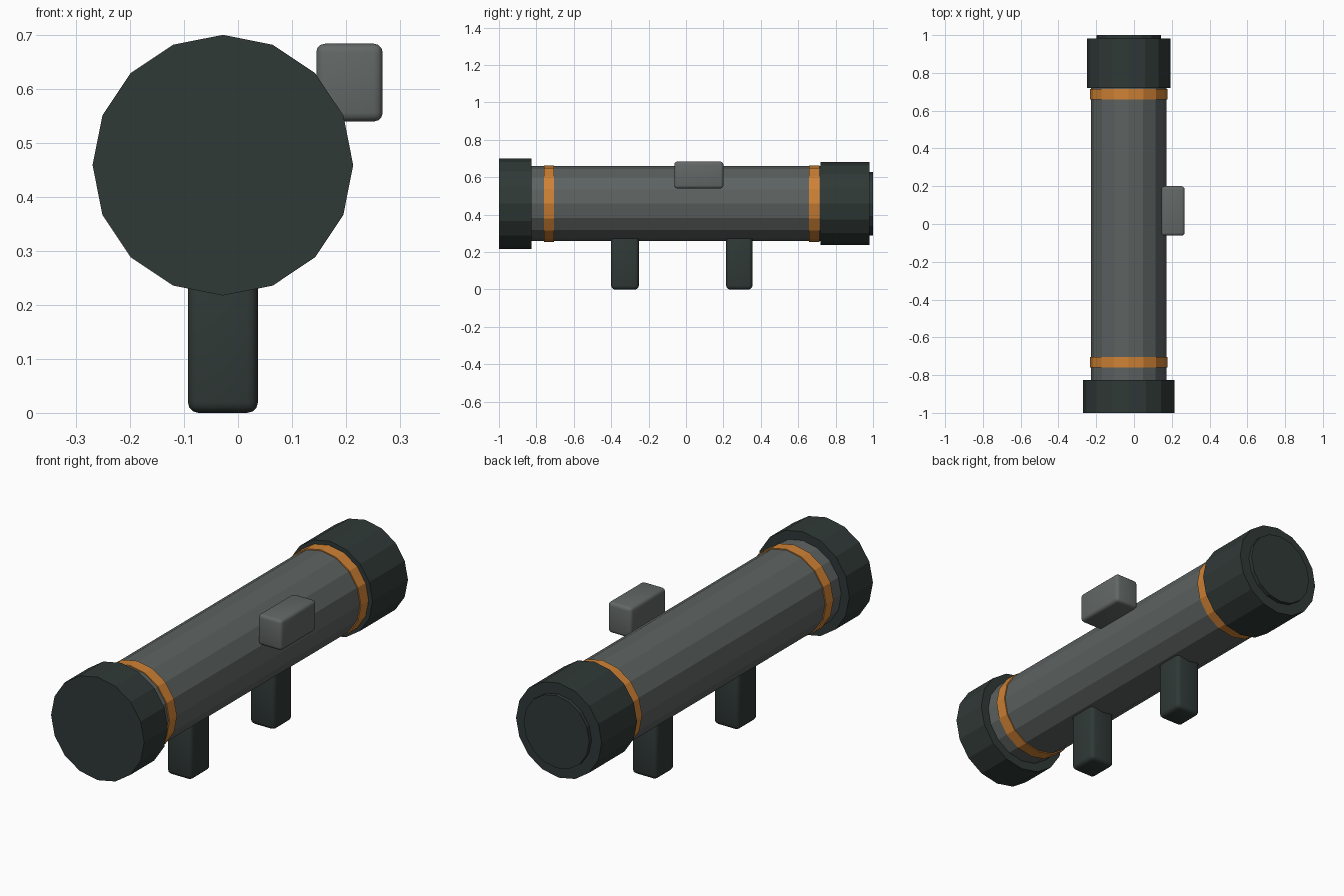
import bpy
import math

cube = bpy.data.objects.get("Cube")
if cube:
    bpy.data.objects.remove(cube, do_unlink=True)

AXIS_X, AXIS_Z = -0.028, 0.459


def material(name, rgb):
    mat = bpy.data.materials.new(name)
    mat.use_nodes = True
    color = (*rgb, 1)
    mat.diffuse_color = color
    mat.node_tree.nodes["Principled BSDF"].inputs["Base Color"].default_value = color
    return mat


dark = material("dark green grey", (0.029, 0.041, 0.038))
grey = material("mid grey", (0.108, 0.123, 0.120))
sight_grey = material("light grey", (0.123, 0.138, 0.134))
orange = material("orange", (0.62, 0.22, 0.035))


def barrel_part(name, y0, y1, radius, mat):
    """Flat-shaded 16-sided cylinder along the barrel axis."""
    bpy.ops.mesh.primitive_cylinder_add(
        vertices=16, radius=radius, depth=y1 - y0,
        location=(AXIS_X, (y0 + y1) / 2, AXIS_Z), rotation=(math.pi / 2, 0, 0))
    obj = bpy.context.object
    obj.name = name
    obj.data.materials.append(mat)


def rounded_box(name, low, high, bevel, mat):
    """Box between two corners with rounded edges."""
    bpy.ops.mesh.primitive_cube_add(
        size=1, location=[(a + b) / 2 for a, b in zip(low, high)])
    obj = bpy.context.object
    obj.name = name
    obj.scale = [b - a for a, b in zip(low, high)]
    bpy.ops.object.transform_apply(location=False, rotation=False, scale=True)
    obj.data.materials.append(mat)
    mod = obj.modifiers.new("Rounded edges", "BEVEL")
    mod.width = bevel
    mod.segments = 3
    bpy.ops.object.modifier_apply(modifier=mod.name)
    bpy.ops.object.shade_smooth_by_angle(angle=math.radians(40))


# Barrel, end caps and coloured bands
barrel_part("barrel", -0.9, 0.8, 0.2, grey)
barrel_part("front_cap", -1.0, -0.825, 0.2415, dark)
barrel_part("rear_cap", 0.72, 0.982, 0.222, dark)
barrel_part("rear_plate", 0.95, 1.0, 0.17, dark)
barrel_part("front_band", -0.76, -0.705, 0.205, orange)
barrel_part("rear_band", 0.658, 0.715, 0.205, orange)

# Two grips under the barrel
for name, y0, y1 in (("front_grip", -0.40, -0.252), ("rear_grip", 0.215, 0.355)):
    rounded_box(name, (-0.093, y0, 0), (0.037, y1, 0.29), 0.02, dark)

# Sight on the left side
rounded_box("sight", (0.145, -0.062, 0.54), (0.268, 0.2, 0.684), 0.016, sight_grey)
